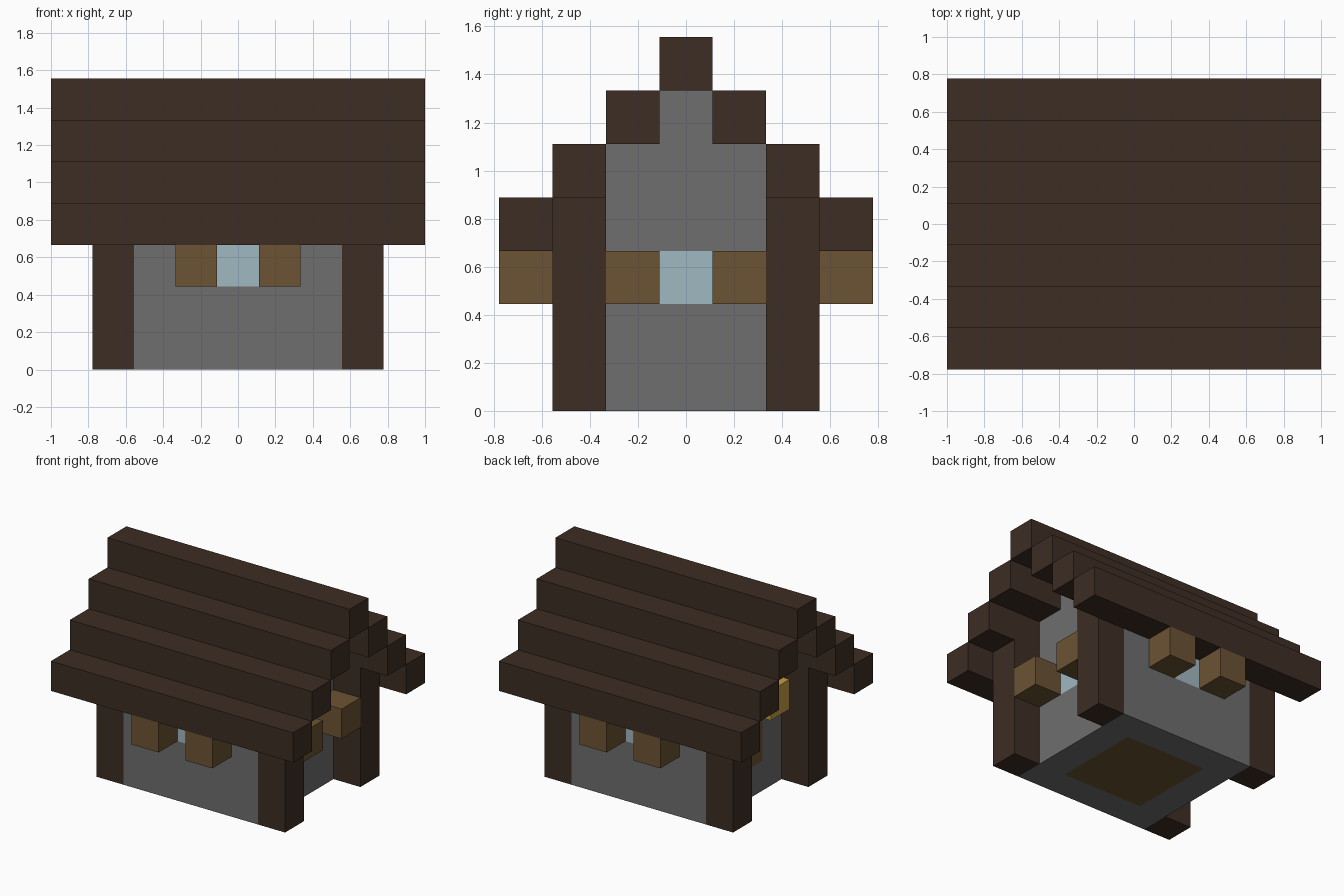
import bpy
import bmesh
from mathutils import Matrix, Vector

U = 2 / 9  # edge length of one building block

cube = bpy.data.objects.get("Cube")
if cube:
    bpy.data.objects.remove(cube, do_unlink=True)


def material(name, rgb):
    """Flat material from an 8-bit display colour."""
    linear = [((c / 255 + 0.055) / 1.055) ** 2.4 for c in rgb]
    mat = bpy.data.materials.new(name)
    mat.use_nodes = True
    mat.diffuse_color = (*linear, 1)
    shader = mat.node_tree.nodes["Principled BSDF"]
    shader.inputs["Base Color"].default_value = (*linear, 1)
    shader.inputs["Roughness"].default_value = 0.9
    return mat


dark_wood = material("dark wood", (61, 45, 36))
light_wood = material("light wood", (108, 83, 51))
stone = material("grey stone", (110, 110, 110))
glass = material("pale blue glass", (160, 184, 193))
lamp_gold = material("lamp gold", (200, 156, 66))


def blocks(name, mat, *boxes):
    """One object from boxes given as (x, y, z) ranges of blocks."""
    bm = bmesh.new()
    for ranges in boxes:
        low = Vector([r[0] for r in ranges]) * U
        high = Vector([r[1] for r in ranges]) * U
        place = Matrix.Translation((low + high) / 2)
        bmesh.ops.create_cube(bm, size=1, matrix=place @ Matrix.Diagonal((*(high - low), 1)))
    mesh = bpy.data.meshes.new(name)
    bm.to_mesh(mesh)
    bm.free()
    mesh.materials.append(mat)
    obj = bpy.data.objects.new(name, mesh)
    bpy.context.collection.objects.link(obj)
    return obj


def cell(n):
    """Range of the single block centred on n."""
    return (n - 0.5, n + 0.5)


MIDDLE, INNER, FULL = cell(0), (-1.5, 1.5), (-2.5, 2.5)
WINDOW_Z = (2, 3)

# Floor inside the stone ring
blocks("floor", light_wood, (INNER, INNER, (0, 1)))

# Front and back: long wall around a window with two shutters
for side, label in ((-1, "front"), (1, "back")):
    y, out = cell(2 * side), cell(3 * side)
    blocks(label + "_wall", stone,
           (FULL, y, (0, 2)),
           ((-2.5, -0.5), y, WINDOW_Z),
           ((0.5, 2.5), y, WINDOW_Z),
           (FULL, y, (3, 4)))
    blocks(label + "_window", glass, (MIDDLE, y, WINDOW_Z))
    for s, end in ((-1, "right"), (1, "left")):
        blocks(f"{label}_{end}_shutter", light_wood, (cell(s), out, WINDOW_Z))
        blocks(f"{label}_{end}_post", dark_wood, (cell(3 * s), y, (0, 4)))

# Gable ends: stepped wall around an opening
for side, label, sill in ((1, "left", 2), (-1, "right", 1)):
    x = cell(2 * side)
    opening = (sill, 3)
    blocks(label + "_gable", stone,
           (x, INNER, (0, sill)),
           (x, (-1.5, -0.5), opening),
           (x, (0.5, 1.5), opening),
           (x, INNER, (3, 5)),
           (x, MIDDLE, (5, 6)))

# Left gable: window and shutters
blocks("left_window", glass, (cell(2), MIDDLE, WINDOW_Z))
for s, end in ((-1, "front"), (1, "back")):
    blocks(f"left_{end}_side_shutter", light_wood, (cell(3), cell(s), WINDOW_Z))

# Right gable: door with a lamp above it
blocks("door", light_wood, (cell(-2), MIDDLE, (1, 3)))
blocks("door_lamp", lamp_gold, (cell(-3), MIDDLE, (3, 4)))

# Roof: beams stepping down from the ridge to the eaves
LENGTH = (-4.5, 4.5)
blocks("roof_ridge", dark_wood, (LENGTH, MIDDLE, (6, 7)))
for step in (1, 2, 3):
    for side, label in ((-1, "front"), (1, "back")):
        blocks(f"{label}_roof_beam_{step}", dark_wood,
               (LENGTH, cell(side * step), (6 - step, 7 - step)))
